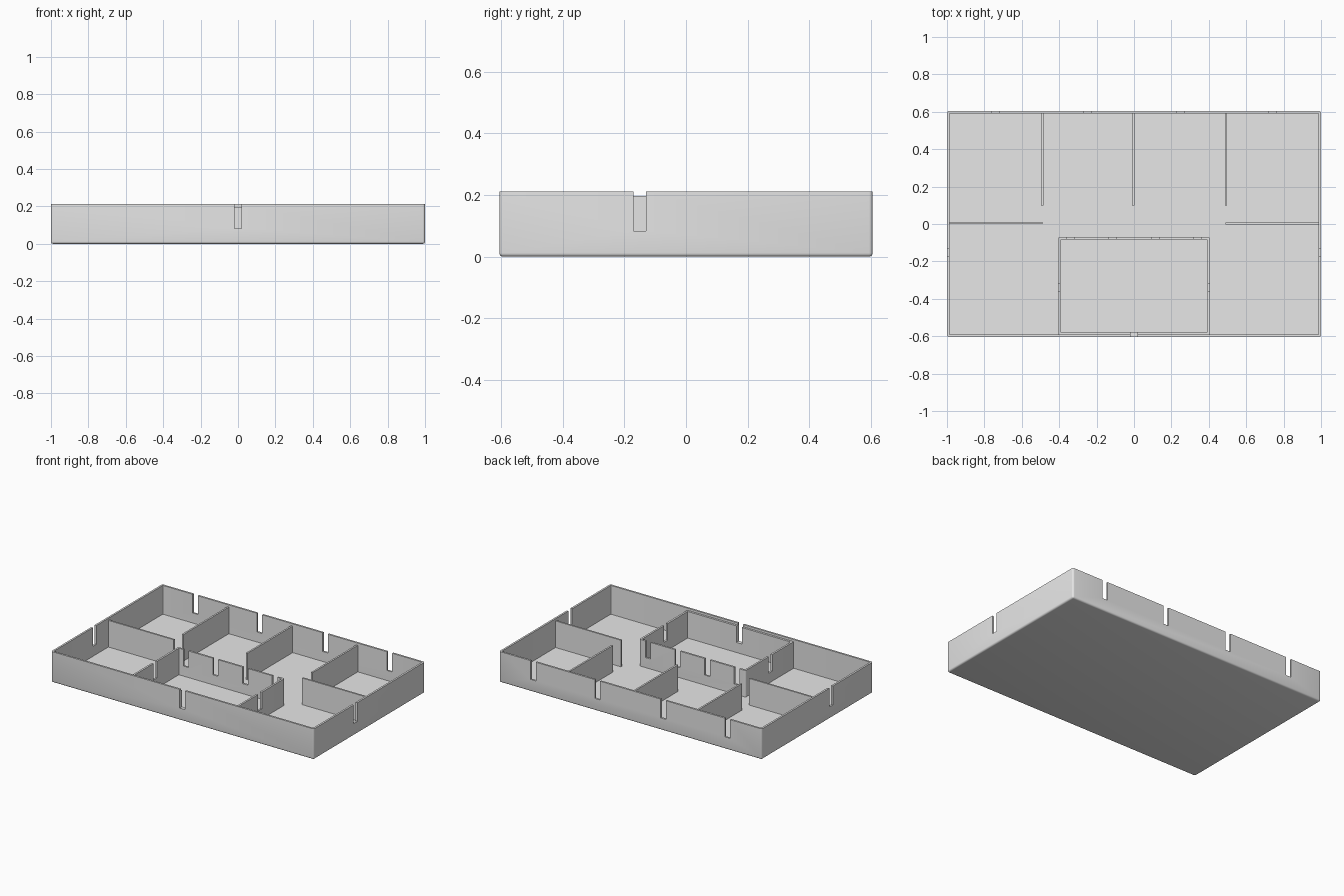
import bpy
import bmesh
import math
from mathutils import Vector

if "Cube" in bpy.data.objects:
    bpy.data.objects.remove(bpy.data.objects["Cube"], do_unlink=True)

WIDTH, DEPTH, HEIGHT = 2.0, 1.21, 0.212
WALL, FLOOR = 0.013, 0.014
INNER_TOP = 0.197
SLOT_BOTTOM, SLOT_WIDTH = 0.083, 0.04

grey = bpy.data.materials.new("light grey")
grey.diffuse_color = (0.8, 0.8, 0.8, 1)
grey.use_nodes = True
grey.node_tree.nodes["Principled BSDF"].inputs["Base Color"].default_value = (0.8, 0.8, 0.8, 1)


def add_block(bm, low, high, radius=0, round_bottom=False):
    """Add a box between two corners, optionally rounding its upright and bottom edges."""
    low, high = Vector(low), Vector(high)
    verts = bmesh.ops.create_cube(bm, size=1)["verts"]
    for v in verts:
        v.co = (low + high) / 2 + v.co * (high - low)
    if radius:
        edges = {e for v in verts for e in v.link_edges}
        chosen = []
        for e in edges:
            a, b = (v.co.z for v in e.verts)
            upright = abs(a - b) > 1e-5
            if upright or (round_bottom and max(a, b) < low.z + 1e-5):
                chosen.append(e)
        bmesh.ops.bevel(bm, geom=chosen, offset=radius, segments=4,
                        profile=0.5, affect='EDGES')


def make_object(name, blocks):
    bm = bmesh.new()
    for block in blocks:
        add_block(bm, *block)
    mesh = bpy.data.meshes.new(name)
    bm.to_mesh(mesh)
    bm.free()
    mesh.materials.append(grey)
    obj = bpy.data.objects.new(name, mesh)
    bpy.context.collection.objects.link(obj)
    return obj


def cut(obj, blocks):
    """Subtract blocks from an object, then shade its rounded edges smoothly."""
    bpy.ops.object.select_all(action='DESELECT')
    bpy.context.view_layer.objects.active = obj
    obj.select_set(True)
    for block in blocks:
        cutter = make_object("cutter", [block])
        cutter.hide_render = True
        mod = obj.modifiers.new("cut", 'BOOLEAN')
        mod.operation = 'DIFFERENCE'
        mod.solver = 'EXACT'
        mod.object = cutter
        bpy.ops.object.modifier_apply(modifier=mod.name)
        bpy.data.objects.remove(cutter, do_unlink=True)
    bpy.ops.object.shade_smooth_by_angle(angle=math.radians(35))


def slot(x, y):
    """Upright slot, square in plan, open at the top."""
    h = SLOT_WIDTH / 2
    return ((x - h, y - h, SLOT_BOTTOM), (x + h, y + h, HEIGHT + 0.1))


# Outer tray with a rounded base and slotted walls
hx, hy = WIDTH / 2, DEPTH / 2
tray = make_object("tray", [((-hx, -hy, 0), (hx, hy, HEIGHT), 0.012, True)])
cavity = ((-hx + WALL, -hy + WALL, FLOOR), (hx - WALL, hy - WALL, HEIGHT + 0.1), 0.004)
tray_slots = [slot(x, hy) for x in (-0.74, -0.25, 0.25, 0.74)]
tray_slots += [slot(x, -0.15) for x in (-hx, hx)]
tray_slots.append(slot(0, -hy))
cut(tray, [cavity] + tray_slots)

# Inner compartment against the front wall
bx, front, back = 0.405, -0.597, -0.07
box = make_object("inner_compartment",
                  [((-bx, front, FLOOR - 0.004), (bx, back, INNER_TOP), 0.01)])
hollow = ((-bx + WALL, -0.578, -0.1), (bx - WALL, back - WALL, HEIGHT + 0.1), 0.003)
box_slots = [slot(x, back) for x in (-0.338, -0.113, 0.113, 0.338)]
box_slots += [slot(x, -0.34) for x in (-bx, bx)]
box_slots.append(slot(0, -0.585))
cut(box, [hollow] + box_slots)

# Dividers reaching in from the back wall
for name, x in (("right", -0.49), ("middle", -0.004), ("left", 0.492)):
    make_object(name + "_back_divider",
                [((x - 0.006, 0.1, FLOOR - 0.004), (x + 0.006, hy - WALL / 2, INNER_TOP))])

# Dividers reaching in from the side walls
for name, side, y in (("right", -1, 0.006), ("left", 1, 0.003)):
    ends = sorted((side * 0.49, side * (hx - WALL / 2)))
    make_object(name + "_side_divider",
                [((ends[0], y - 0.006, FLOOR - 0.004), (ends[1], y + 0.006, INNER_TOP))])
